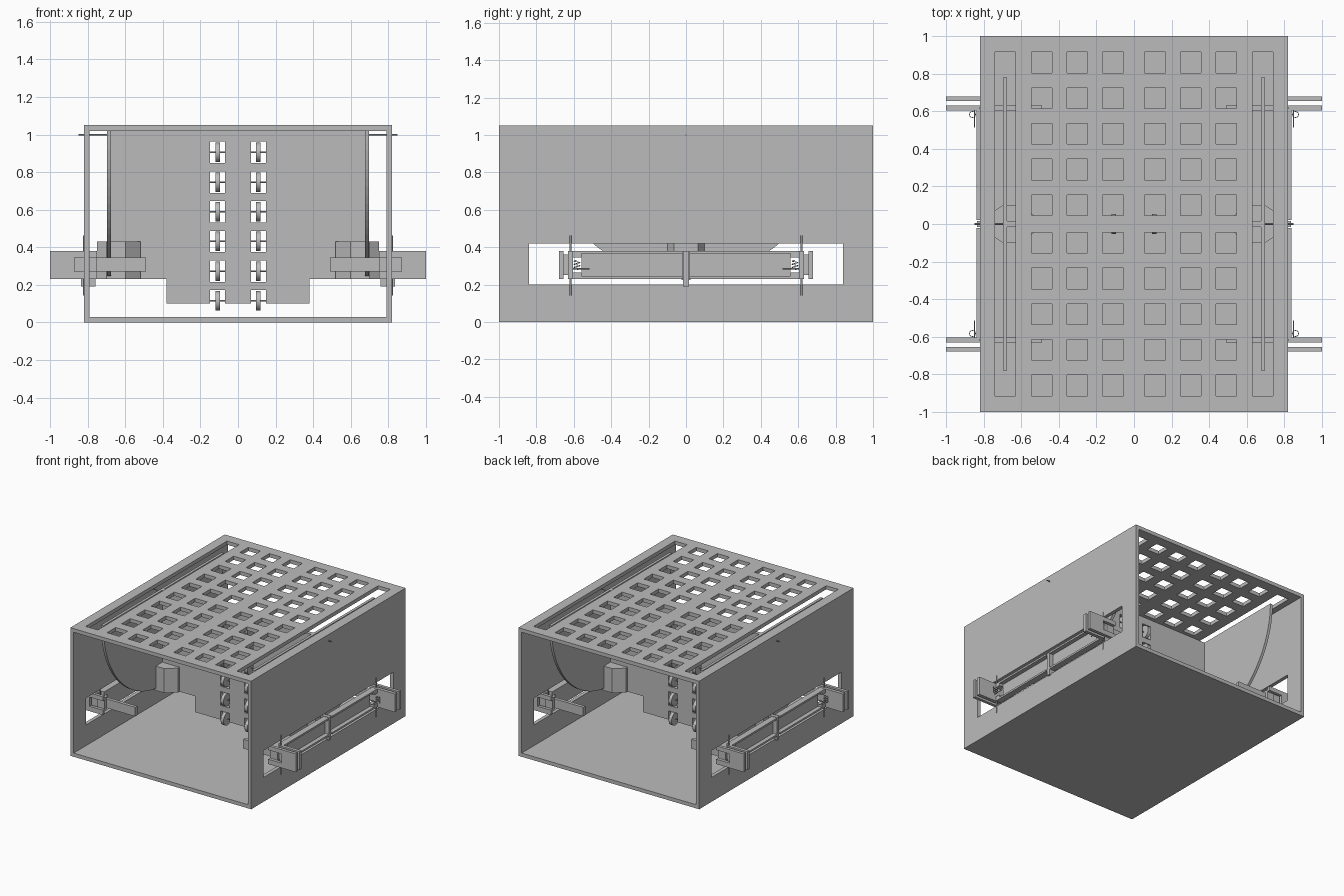
import bpy, bmesh
from math import pi, sin, cos
from mathutils import Matrix, Vector

cube = bpy.data.objects.get("Cube")
if cube:
    bpy.data.objects.remove(cube, do_unlink=True)

grey = bpy.data.materials.new("plain grey")
grey.use_nodes = True
grey.diffuse_color = (0.5, 0.5, 0.5, 1)
grey.node_tree.nodes["Principled BSDF"].inputs["Base Color"].default_value = (0.5, 0.5, 0.5, 1)


def finish(name, bm):
    bmesh.ops.recalc_face_normals(bm, faces=bm.faces)
    mesh = bpy.data.meshes.new(name)
    bm.to_mesh(mesh)
    bm.free()
    mesh.materials.append(grey)
    ob = bpy.data.objects.new(name, mesh)
    bpy.context.collection.objects.link(ob)
    return ob


def boxes(name, spans):
    """One object of several boxes, each given as (x range, y range, z range)."""
    bm = bmesh.new()
    for span in spans:
        mid = Vector([(a + b) / 2 for a, b in span])
        size = [abs(b - a) for a, b in span]
        bmesh.ops.create_cube(bm, size=1, matrix=Matrix.Translation(mid) @ Matrix.Diagonal((*size, 1)))
    return finish(name, bm)


def prism(name, points, depth):
    """Extrude a closed outline of 3D points along depth."""
    bm = bmesh.new()
    face = bm.faces.new([bm.verts.new(p) for p in points])
    ext = bmesh.ops.extrude_face_region(bm, geom=[face])
    moved = [v for v in ext["geom"] if isinstance(v, bmesh.types.BMVert)]
    bmesh.ops.translate(bm, verts=moved, vec=depth)
    if not face.is_valid or len(bm.faces) < len(points) + 2:
        bm.faces.new([v for v in bm.verts if v not in moved])
    return finish(name, bm)


def rod(name, centre, radius, length, axis, sides=12):
    bm = bmesh.new()
    turn = {"X": Matrix.Rotation(pi / 2, 4, "Y"), "Y": Matrix.Rotation(pi / 2, 4, "X"), "Z": Matrix()}[axis]
    bmesh.ops.create_cone(bm, cap_ends=True, segments=sides, radius1=radius, radius2=radius,
                          depth=length, matrix=Matrix.Translation(centre) @ turn)
    for f in bm.faces:
        f.smooth = len(f.verts) == 4
    ob = finish(name, bm)
    for e in ob.data.edges:
        a, b = (ob.data.vertices[i].co for i in e.vertices)
        e.use_edge_sharp = (b - a).length < length * 0.99
    return ob


def cut(ob, cutter):
    mod = ob.modifiers.new("openings", "BOOLEAN")
    mod.operation = "DIFFERENCE"
    mod.solver = "EXACT"
    mod.object = cutter
    cutter.hide_render = True
    cutter.hide_viewport = True
    cutter.display_type = "WIRE"


def around(c, half):
    return (c - half, c + half)


# Housing: open at both ends, perforated roof with two long slots
boxes("floor", [((-0.79, 0.79), (-1, 1), (0, 0.03))])
roof = boxes("roof", [((-0.79, 0.79), (-1, 1), (1.02, 1.05))])
holes = [(around(s * x, 0.055), around(t * (0.1 + 0.19 * j), 0.055), (0.9, 1.2))
         for s in (-1, 1) for x in (0.112, 0.302, 0.492) for t in (-1, 1) for j in range(5)]
holes += [(around(s * 0.685, 0.055), (-0.915, 0.915), (0.9, 1.2)) for s in (-1, 1)]
cut(roof, boxes("roof_hole_cutter", holes))

# Middle divider with two columns of roller windows
steps = [(-0.675, 1.02), (-0.675, 0.23), (-0.38, 0.23), (-0.38, 0.1)]
outline = steps + [(-x, z) for x, z in reversed(steps)]
divider = prism("divider", [(x, -0.015, z) for x, z in outline], (0, 0.03, 0))
rollers = [(s * 0.108, 0.115 + 0.158 * i) for s in (-1, 1) for i in range(6)]
cut(divider, boxes("roller_window_cutter",
                   [(around(x, 0.04), (-0.2, 0.2), around(z, 0.057)) for x, z in rollers]))
for x, z in rollers:
    rod("roller", (x, 0, z), 0.052, 0.026, "X", 32)
    rod("roller_axle", (x, 0, z), 0.004, 0.08, "X", 8)

for s, side in ((1, "left"), (-1, "right")):
    # Side wall with a low window
    wall = boxes(side + "_wall", [((s * 0.79, s * 0.82), (-1, 1), (0, 1.05))])
    cut(wall, boxes(side + "_window_cutter", [((s * 0.7, s * 0.9), (-0.84, 0.84), (0.2, 0.42))]))

    # Hanging half disc and its axle
    arc = [(s * 0.675, 0.78 * cos(pi * i / 48), 1.02 - 0.78 * sin(pi * i / 48)) for i in range(49)]
    prism(side + "_half_disc", arc, (s * 0.022, 0, 0))
    rod(side + "_disc_axle", (s * 0.765, 0, 1.0), 0.004, 0.17, "X", 8)

    # Faceted guide block around the bottom of the disc
    half = [(0.52, 0.035), (0.6, 0.1), (0.7, 0.1), (0.75, 0.065)]
    ring = half + [(x, -y) for x, y in reversed(half)]
    prism(side + "_guide_block", [(s * x, y, 0.23) for x, y in ring], (0, 0, 0.2))

    # Channel rail in the window, split by a centre post
    for t in (-1, 1):
        run = (t * 0.02, t * 0.56)
        boxes(side + "_rail", [((s * 0.79, s * 0.805), run, (0.23, 0.38)),
                               ((s * 0.805, s * 0.84), run, (0.365, 0.38)),
                               ((s * 0.805, s * 0.84), run, (0.23, 0.245)),
                               ((s * 0.79, s * 0.84), (t * 0.56, t * 0.605), (0.345, 0.38)),
                               ((s * 0.79, s * 0.84), (t * 0.56, t * 0.605), (0.23, 0.265))])
    boxes(side + "_centre_post", [((s * 0.76, s * 0.835), (-0.015, 0.015), (0.19, 0.38))])

    for t in (-1, 1):
        # Notched outer jaw, inner jaw with its long arm, and the block joining them
        jaw = (t * 0.655, t * 0.68)
        inner = (t * 0.605, t * 0.632)
        boxes(side + "_outer_jaw", [((s * 0.87, s * 1.0), jaw, (0.23, 0.38)),
                                    ((s * 0.75, s * 0.87), jaw, (0.345, 0.38)),
                                    ((s * 0.75, s * 0.87), jaw, (0.23, 0.27))])
        boxes(side + "_inner_jaw", [((s * 0.82, s * 1.0), inner, (0.23, 0.38)),
                                    ((s * 0.49, s * 0.82), inner, (0.27, 0.345))])
        boxes(side + "_jaw_block", [((s * 0.75, s * 0.815), (t * 0.632, t * 0.655), (0.25, 0.36))])

        # Pivot pin, stop rod and small spring
        rod(side + "_pivot_pin", (s * 0.82, t * 0.618, 0.302), 0.005, 0.32, "Z", 8)
        rod(side + "_stop_rod", (s * 0.85, t * 0.56, 0.285), 0.003, 0.09, "Y", 8)
        curve = bpy.data.curves.new(side + "_spring", "CURVE")
        curve.dimensions = "3D"
        curve.bevel_depth = 0.002
        curve.bevel_resolution = 1
        line = curve.splines.new("POLY")
        line.points.add(48)
        for i, p in enumerate(line.points):
            a = 2 * pi * i / 16
            p.co = (s * 0.86 + 0.016 * cos(a), t * 0.583 + 0.016 * sin(a), 0.28 + 0.05 * i / 48, 1)
        curve.materials.append(grey)
        bpy.context.collection.objects.link(bpy.data.objects.new(side + "_spring", curve))
